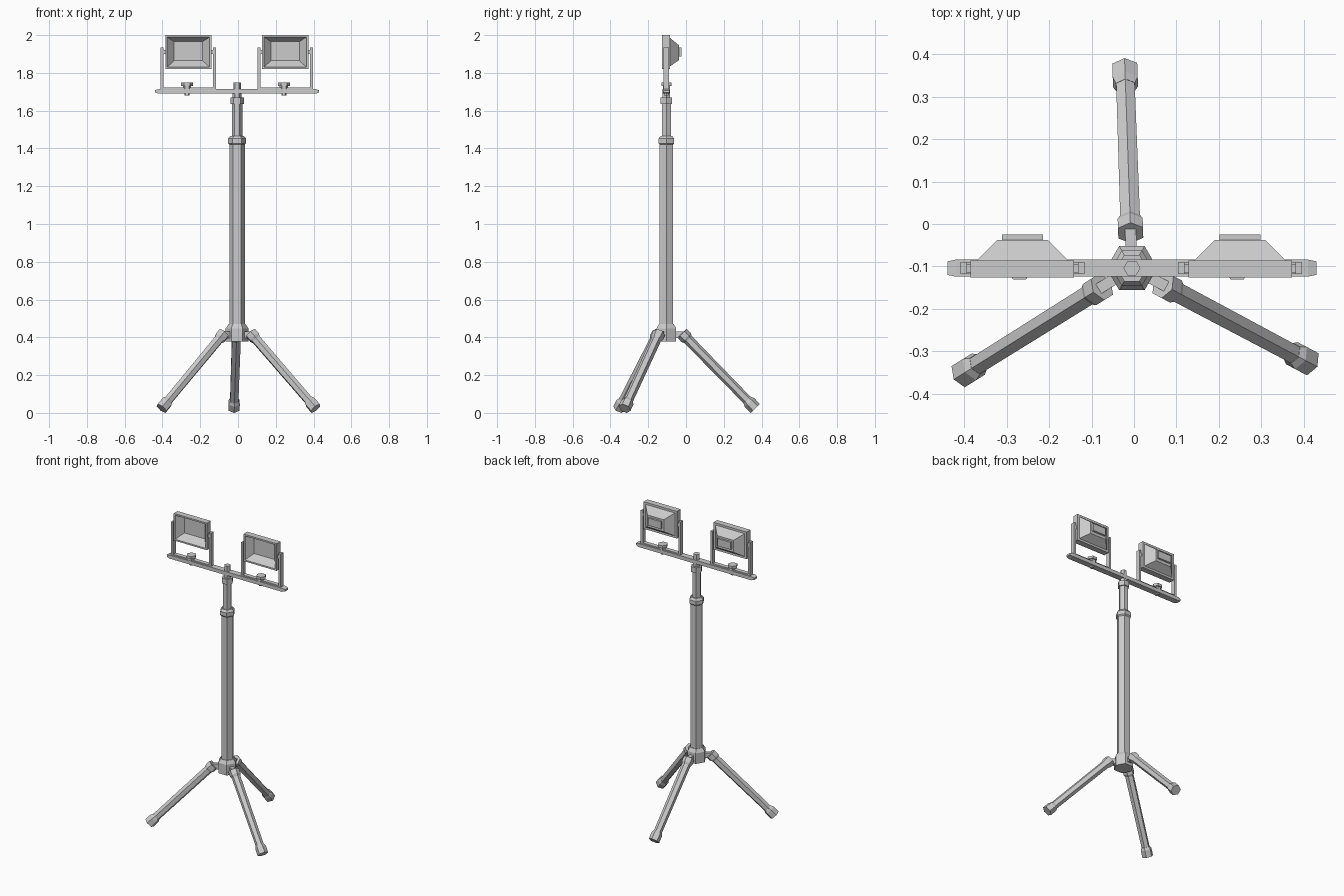
import bpy, bmesh, math
from mathutils import Vector, Matrix

if "Cube" in bpy.data.objects:
    bpy.data.objects.remove(bpy.data.objects["Cube"])

CX, CY = -0.005, -0.104   # mast axis


def finish(name, bm):
    bmesh.ops.recalc_face_normals(bm, faces=bm.faces)
    me = bpy.data.meshes.new(name)
    bm.to_mesh(me)
    bm.free()
    ob = bpy.data.objects.new(name, me)
    bpy.context.collection.objects.link(ob)
    return ob


def loft(name, rings):
    """Join rings of equal point count, capping both ends."""
    bm = bmesh.new()
    vs = [[bm.verts.new(p) for p in r] for r in rings]
    n = len(vs[0])
    for a, b in zip(vs, vs[1:]):
        for i in range(n):
            j = (i + 1) % n
            bm.faces.new((a[i], a[j], b[j], b[i]))
    bm.faces.new(vs[0])
    bm.faces.new(vs[-1])
    return finish(name, bm)


def hexes(name, profile, matrix):
    """Six-sided turned part from (radius, height) pairs along local z."""
    rings = [[matrix @ Vector((r * math.cos(k * math.pi / 3),
                               r * math.sin(k * math.pi / 3), h))
              for k in range(6)] for r, h in profile]
    return loft(name, rings)


def box(name, x, y, z):
    return loft(name, [[(x[0], y[0], h), (x[1], y[0], h),
                        (x[1], y[1], h), (x[0], y[1], h)] for h in z])


mast = Matrix.Translation((CX, CY, 0))

# Mast: hub, tubes, collars and top bolt
hexes("hub", [(0.06, 0.378), (0.06, 0.448), (0.045, 0.47)], mast)
hexes("lower_mast", [(0.041, 0.46), (0.041, 1.43)], mast)
hexes("lower_collar", [(0.041, 1.42), (0.048, 1.427), (0.048, 1.452), (0.036, 1.466)], mast)
hexes("upper_mast", [(0.028, 1.45), (0.028, 1.645)], mast)
hexes("upper_collar", [(0.036, 1.635), (0.036, 1.67)], mast)
hexes("neck", [(0.023, 1.66), (0.023, 1.70)], mast)
hexes("top_bolt", [(0.02, 1.70), (0.02, 1.75)], mast)

# Crossbar with tapered ends
loft("crossbar", [[(x, CY - w, 1.702 - h), (x, CY + w, 1.702 - h),
                   (x, CY + w, 1.702 + h), (x, CY - w, 1.702 + h)]
                  for x, w, h in ((-0.44, 0.016, 0.006), (-0.42, 0.02, 0.012),
                                  (0.41, 0.02, 0.012), (0.43, 0.016, 0.006))])


# Floodlights with brackets
def rect(cx, hw, y, z0, z1):
    return [(cx - hw, y, z0), (cx + hw, y, z0), (cx + hw, y, z1), (cx - hw, y, z1)]


for side, cx in (("left", -0.263), ("right", 0.25)):
    loft(side + "_lamp_housing", [
        rect(cx, 0.075, -0.080, 1.865, 1.965),
        rect(cx, 0.110, -0.118, 1.832, 1.988),
        rect(cx, 0.112, -0.126, 1.830, 1.990),
        rect(cx, 0.122, -0.126, 1.820, 2.000),
        rect(cx, 0.122, -0.086, 1.820, 2.000),
        rect(cx, 0.108, -0.086, 1.834, 1.986),
        rect(cx, 0.060, -0.038, 1.867, 1.947)])
    box(side + "_lamp_driver", (cx - 0.048, cx + 0.048), (-0.045, -0.025), (1.886, 1.935))
    box(side + "_bracket_base", (cx - 0.146, cx + 0.146), (-0.118, -0.09), (1.708, 1.722))
    for s, tag in ((-1, "outer_a"), (1, "outer_b")):
        xs = sorted((cx + s * 0.131, cx + s * 0.146))
        box(f"{side}_bracket_arm_{tag}", xs, (-0.118, -0.09), (1.715, 1.935))
        xs = sorted((cx + s * 0.118, cx + s * 0.134))
        box(f"{side}_pivot_{tag}", xs, (-0.114, -0.094), (1.90, 1.92))
    knob = Matrix.Translation((cx - 0.007, CY, 0))
    hexes(side + "_knob", [(0.022, 1.71), (0.022, 1.731), (0.031, 1.731), (0.031, 1.748)], knob)
    hexes(side + "_knob_stud", [(0.014, 1.681), (0.014, 1.71)], knob)

# Tripod legs: local z runs from the top socket down to the foot
top, foot = Vector((0.083, 0, 0.421)), Vector((0.471, 0, 0.0235))
axis = (foot - top).normalized()
L = (foot - top).length
up = Vector((-axis.z, 0, axis.x))
side_dir = axis.cross(up)
frame = Matrix((up, side_dir, axis)).transposed().to_4x4()
frame.translation = top
for name, ang in (("back", 92.0), ("front_left", 212.0), ("front_right", -28.0)):
    m = mast @ Matrix.Rotation(math.radians(ang), 4, 'Z')
    hexes(name + "_leg", [(0.027, 0.02), (0.025, L - 0.02)], m @ frame)
    hexes(name + "_socket", [(0.034, 0), (0.034, 0.032), (0.027, 0.046)], m @ frame)
    hexes(name + "_foot", [(0.026, L - 0.062), (0.034, L - 0.045), (0.034, L)], m @ frame)
    hinge = box(name + "_hinge", (0.045, 0.095), (-0.013, 0.013), (0.396, 0.43))
    hinge.data.transform(m)
